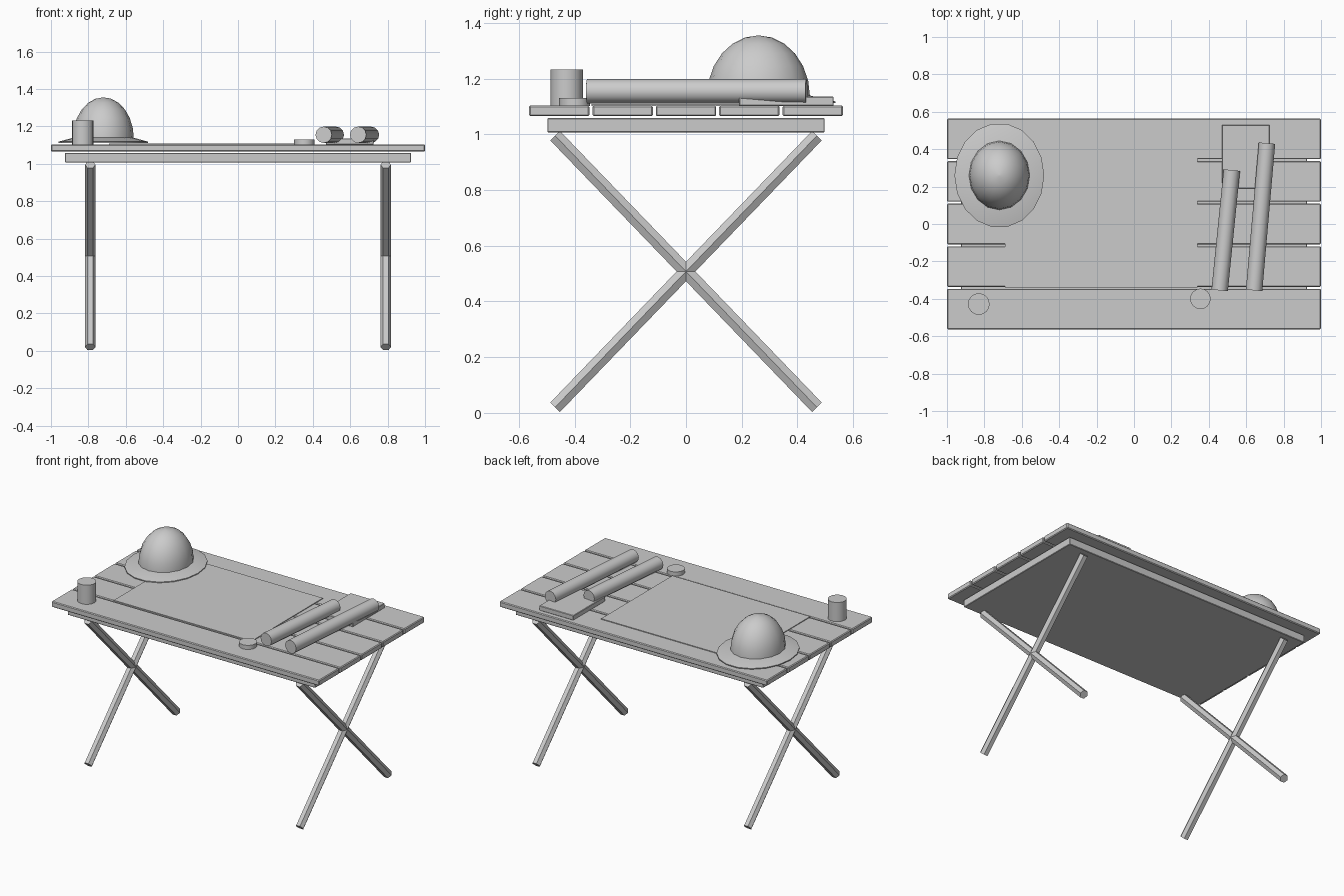
import bpy, bmesh
from math import cos, sin, pi, radians
from mathutils import Vector

if "Cube" in bpy.data.objects:
    bpy.data.objects.remove(bpy.data.objects["Cube"])


def finish(name, bm, smooth=False):
    bmesh.ops.recalc_face_normals(bm, faces=bm.faces[:])
    me = bpy.data.meshes.new(name)
    bm.to_mesh(me)
    bm.free()
    ob = bpy.data.objects.new(name, me)
    bpy.context.collection.objects.link(ob)
    if smooth:
        bpy.ops.object.select_all(action='DESELECT')
        ob.select_set(True)
        bpy.context.view_layer.objects.active = ob
        bpy.ops.object.shade_smooth_by_angle(angle=radians(40))
    return ob


def box(name, lo, hi, bevel=0):
    lo, hi = Vector(lo), Vector(hi)
    bm = bmesh.new()
    bmesh.ops.create_cube(bm, size=1)
    bmesh.ops.scale(bm, vec=hi - lo, verts=bm.verts)
    bmesh.ops.translate(bm, vec=(lo + hi) / 2, verts=bm.verts)
    ob = finish(name, bm)
    if bevel:
        m = ob.modifiers.new("edge_bevel", 'BEVEL')
        m.width, m.segments = bevel, 1
    return ob


def rod(name, a, b, r, sides, smooth=False):
    """Capped prism from a to b, one vertex row pointing along the cross direction."""
    a, b = Vector(a), Vector(b)
    d = (b - a).normalized()
    u = Vector((1, 0, 0))
    u = (u - d * u.dot(d)).normalized()
    v = d.cross(u)
    bm = bmesh.new()
    rings = [[bm.verts.new(c + r * (u * cos(2 * pi * i / sides) + v * sin(2 * pi * i / sides)))
              for i in range(sides)] for c in (a, b)]
    for i in range(sides):
        j = (i + 1) % sides
        bm.faces.new((rings[0][i], rings[0][j], rings[1][j], rings[1][i]))
    bm.faces.new(rings[0])
    bm.faces.new(rings[1])
    return finish(name, bm, smooth)


def lathe(name, center, profile, rx, ry, sides, close_top=False):
    """Elliptical lathe; profile is (relative radius, z)."""
    bm = bmesh.new()
    rings = [[bm.verts.new((center[0] + rx * r * cos(2 * pi * i / sides),
                            center[1] + ry * r * sin(2 * pi * i / sides), z))
              for i in range(sides)] for r, z in profile]
    for p, q in zip(rings, rings[1:]):
        for i in range(sides):
            j = (i + 1) % sides
            bm.faces.new((p[i], p[j], q[j], q[i]))
    bm.faces.new(rings[0])
    bm.faces.new(rings[-1])
    bmesh.ops.remove_doubles(bm, verts=bm.verts[:], dist=1e-5)
    return finish(name, bm, True)


# Table top planks and the panel beneath them
for i in range(5):
    y = (i - 2) * 0.2275
    box(f"plank_{i + 1}", (-1, y - 0.1085, 1.065), (1, y + 0.1085, 1.103), 0.005)
box("under_panel", (-0.925, -0.498, 1.007), (0.925, 0.498, 1.058), 0.003)

# Crossed hexagonal legs at each end
for side, x in (("left", -0.79), ("right", 0.79)):
    for k, s in (("a", 1), ("b", -1)):
        rod(f"{side}_leg_{k}", (x, -0.47 * s, 0.02), (x, 0.47 * s, 0.995), 0.028, 6)

# Flat sheet lying on the table
box("paper_sheet", (-0.69, -0.34, 1.102), (0.34, 0.42, 1.108))

# Sun hat: sloping brim and domed crown
hat = (-0.72, 0.26)
lathe("hat_brim", hat, [(1, 1.112), (1, 1.118), (0.66, 1.14)], 0.24, 0.28, 18)
dome = [(cos(t * pi / 12), 1.135 + 0.22 * sin(t * pi / 12)) for t in range(6)]
lathe("hat_crown", hat, [(1, 1.113)] + dome + [(0.001, 1.355)], 0.163, 0.185, 16)

# Mug and small round case
rod("mug", (-0.83, -0.428, 1.102), (-0.83, -0.428, 1.232), 0.058, 16, True)
rod("round_case", (0.355, -0.4, 1.102), (0.355, -0.4, 1.131), 0.055, 16, True)

# Book with two paper rolls over it
box("book", (0.47, 0.19, 1.102), (0.725, 0.53, 1.135), 0.003)
rod("paper_roll_short", (0.458, -0.355, 1.155), (0.523, 0.288, 1.155), 0.044, 12, True)
rod("paper_roll_long", (0.642, -0.355, 1.155), (0.711, 0.432, 1.155), 0.044, 12, True)
